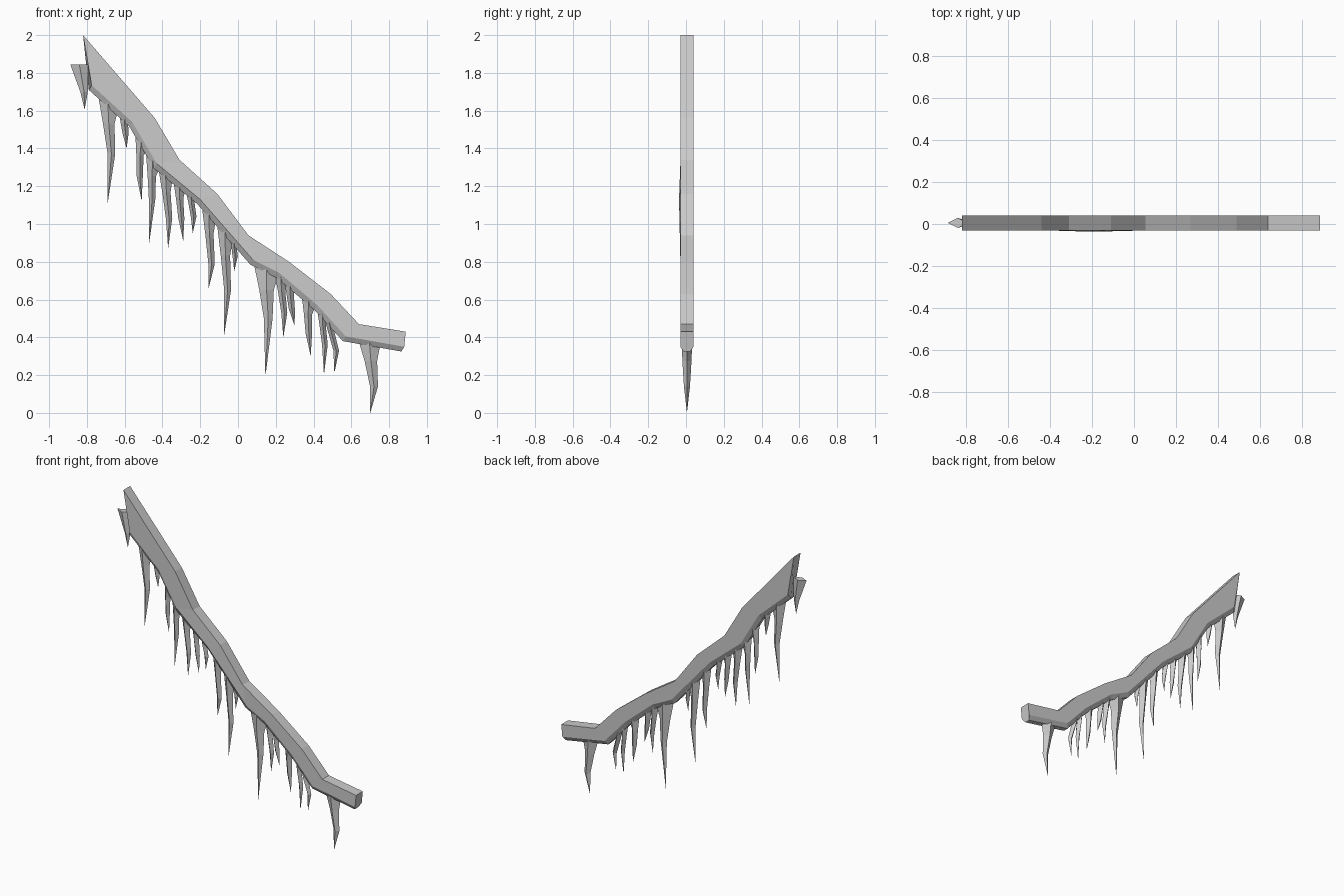
import bpy
import bmesh

default = bpy.data.objects.get("Cube")
if default:
    bpy.data.objects.remove(default, do_unlink=True)

# One pale grey for the whole model
ice = bpy.data.materials.new("pale_grey_ice")
ice.diffuse_color = (0.6, 0.6, 0.6, 1)
ice.use_nodes = True
ice.node_tree.nodes["Principled BSDF"].inputs["Base Color"].default_value = (0.6, 0.6, 0.6, 1)

MID_Y = 0.005


def skin_rings(name, rings):
    """Join equal-length rings of points into a closed, flat-shaded tube."""
    bm = bmesh.new()
    loops = [[bm.verts.new(point) for point in ring] for ring in rings]
    count = len(loops[0])
    for first, second in zip(loops, loops[1:]):
        for i in range(count):
            j = (i + 1) % count
            bm.faces.new((first[i], first[j], second[j], second[i]))
    bm.faces.new(loops[0])
    bm.faces.new(loops[-1])
    bmesh.ops.remove_doubles(bm, verts=bm.verts, dist=0.0001)
    bmesh.ops.recalc_face_normals(bm, faces=bm.faces)
    mesh = bpy.data.meshes.new(name)
    bm.to_mesh(mesh)
    bm.free()
    mesh.materials.append(ice)
    obj = bpy.data.objects.new(name, mesh)
    bpy.context.collection.objects.link(obj)
    return obj


# Sloping ledge: upper and lower edge lines, with a chamfered underside
upper = [(-.82, 2), (-.44, 1.56), (-.31, 1.34), (-.11, 1.16), (.055, .94),
         (.27, .8), (.49, .63), (.64, .47), (.888, .43)]
lower = [(-.775, 1.735), (-.56, 1.54), (-.43, 1.32), (-.2, 1.13), (.08, .81),
         (.22, .74), (.42, .57), (.57, .405), (.88, .35)]


def ledge_ring(top, bottom, bulge):
    half = 0.035
    (tx, tz), (bx, bz) = top, bottom
    ridge_x, ridge_z = bx - 0.015, bz - 0.025
    return [(tx, MID_Y - half, tz), (tx, MID_Y + half, tz),
            (bx, MID_Y + half, bz), (ridge_x, MID_Y + half / 2, ridge_z),
            (ridge_x, MID_Y - half / 2, ridge_z), (bx, MID_Y - half - bulge, bz)]


skin_rings("ledge", [ledge_ring(top, bottom, 0.007 if i == 3 else 0)
                     for i, (top, bottom) in enumerate(zip(upper, lower))])


def underside(x):
    """Height of the ledge's lower edge above a given x."""
    for (x0, z0), (x1, z1) in zip(lower, lower[1:]):
        if x <= x1:
            break
    return z0 + (z1 - z0) * (x - x0) / (x1 - x0)


def diamond(x, z, half_x, half_y):
    return [(x - half_x, MID_Y, z), (x, MID_Y - half_y, z),
            (x + half_x, MID_Y, z), (x, MID_Y + half_y, z)]


# Hanging icicles: root x, root half width, bend x, bend z, tip x, tip z
icicles = [
    (-.69, .055, -.67, 1.37, -.69, 1.11), (-.6, .035, -.595, 1.48, -.59, 1.4),
    (-.51, .035, -.52, 1.25, -.51, 1.12), (-.45, .04, -.455, 1.13, -.47, .9),
    (-.385, .04, -.365, 1.03, -.37, .87), (-.31, .035, -.3, 1.03, -.29, .91),
    (-.25, .03, -.235, 1.04, -.24, .95), (-.155, .04, -.14, .79, -.155, .66),
    (-.07, .045, -.055, .65, -.075, .4), (-.02, .025, -.015, .83, -.02, .75),
    (.15, .07, .16, .5, .145, .19), (.225, .035, .245, .53, .24, .4),
    (.275, .035, .285, .55, .3, .46), (.375, .04, .375, .42, .385, .3),
    (.445, .03, .46, .36, .455, .2), (.475, .03, .52, .33, .51, .21),
    (.695, .06, .72, .14, .7, 0),
]
for number, (x, half, bend_x, bend_z, tip_x, tip_z) in enumerate(icicles, 1):
    root = [(px, py, underside(px)) for px, py, _ in diamond(x, 0, half, 0.028)]
    neck_z = underside(x) * 0.55 + bend_z * 0.45
    neck_x = (x + bend_x) / 2 - 0.004
    skin_rings(f"icicle_{number}", [
        root,
        diamond(neck_x, neck_z, half * 0.55, 0.024),
        diamond(bend_x, bend_z, half * 0.2 + 0.009, 0.016),
        diamond(tip_x, tip_z, 0, 0),
    ])

# Free flat-topped icicle at the high end
skin_rings("end_icicle", [
    diamond(-.84, 1.845, .048, .024),
    diamond(-.815, 1.7, .02, .016),
    diamond(-.812, 1.605, 0, 0),
])
